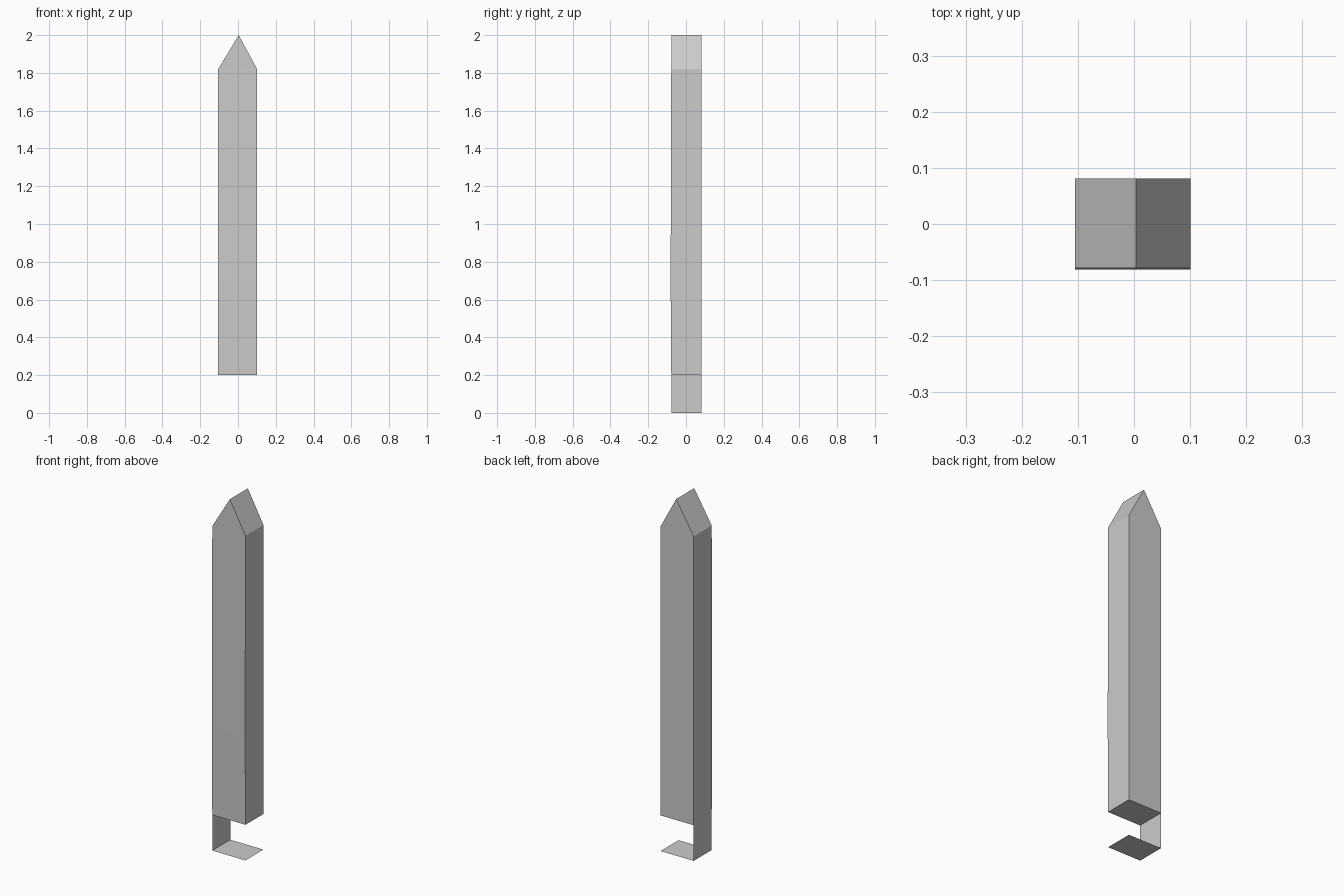
import bpy

cube = bpy.data.objects.get("Cube")
if cube:
    bpy.data.objects.remove(cube, do_unlink=True)

LEFT, RIGHT, PEAK = -0.105, 0.101, 0.004
FOOT, BASE, MID, SHOULDER, TOP = 0.0, 0.2, 0.7, 1.82, 2.0
BACK = 0.0815

grey = bpy.data.materials.new("light grey")
grey.use_nodes = True
colour = (0.6, 0.6, 0.6, 1)
grey.diffuse_color = colour
grey.node_tree.nodes["Principled BSDF"].inputs["Base Color"].default_value = colour


def front_y(z):
    """The front bows out very slightly around its lower middle."""
    return -0.0815 if z == MID else -0.078


def make_object(name, verts, faces):
    mesh = bpy.data.meshes.new(name)
    mesh.from_pydata(verts, [], faces)
    mesh.materials.append(grey)
    mesh.update()
    obj = bpy.data.objects.new(name, mesh)
    bpy.context.collection.objects.link(obj)
    return obj


def extrude_profile(name, points):
    """Sweep an open x-z profile from front to back as a folded sheet."""
    n = len(points)
    verts = [(x, front_y(z), z) for x, z in points]
    verts += [(x, BACK, z) for x, z in points]
    faces = [(i, i + n, i + n + 1, i + 1) for i in range(n - 1)]
    return make_object(name, verts, faces)


# Folded sheet: foot plate, left wall, roof, right wall and underside
extrude_profile("folded_shell", [
    (RIGHT, FOOT), (LEFT, FOOT), (LEFT, BASE), (LEFT, MID), (LEFT, SHOULDER),
    (PEAK, TOP), (RIGHT, SHOULDER), (RIGHT, MID), (RIGHT, BASE), (LEFT, BASE),
])

# Pointed end panels, front and back
outline = [(LEFT, BASE), (RIGHT, BASE), (RIGHT, MID), (LEFT, MID),
           (RIGHT, SHOULDER), (LEFT, SHOULDER), (PEAK, TOP)]
panel_faces = [(0, 1, 2, 3), (3, 2, 4, 5), (5, 4, 6)]
make_object("front_panel", [(x, front_y(z), z) for x, z in outline], panel_faces)
make_object("back_panel", [(x, BACK, z) for x, z in outline],
            [f[::-1] for f in panel_faces])
